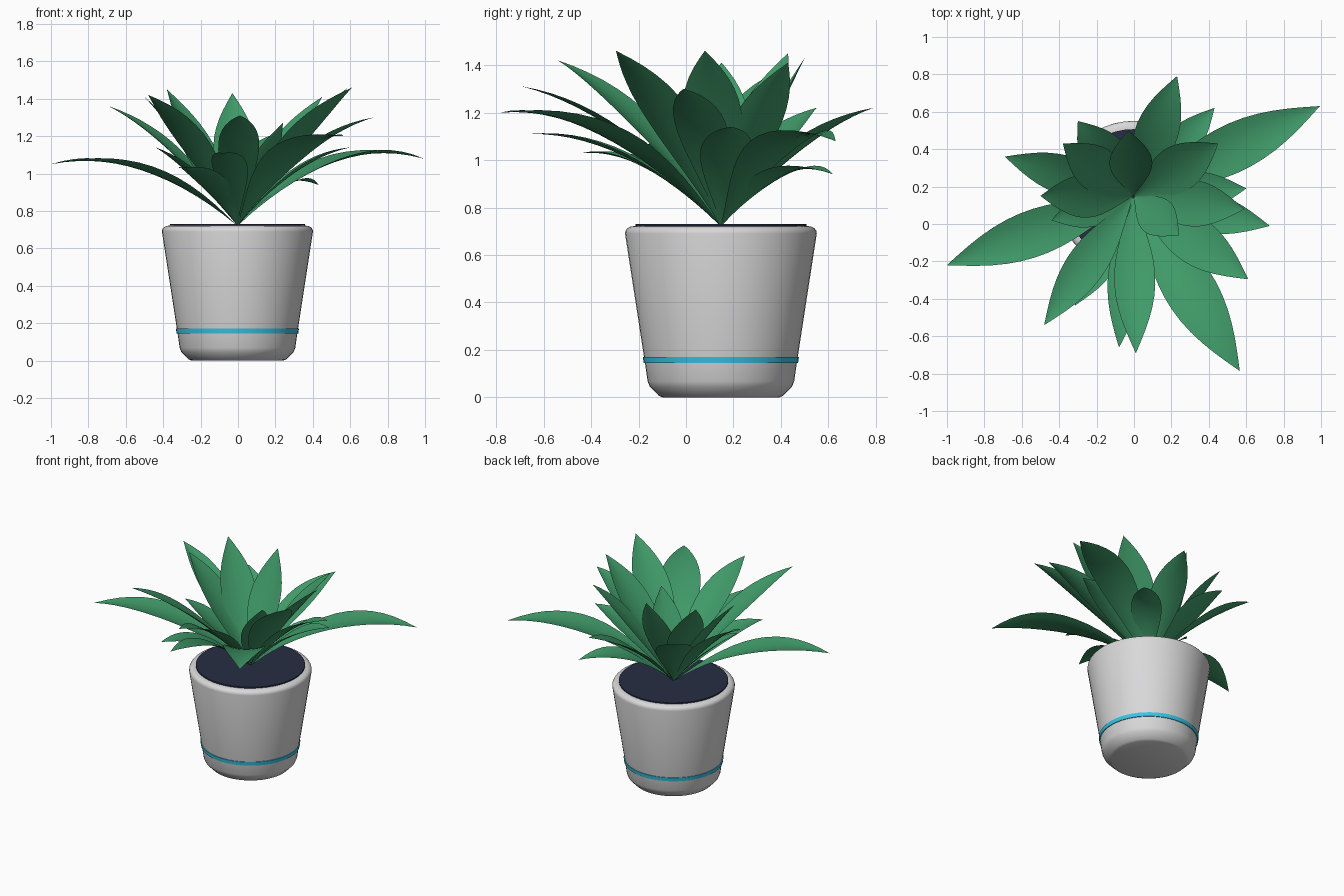
import bpy
import math
from mathutils import Vector

if "Cube" in bpy.data.objects:
    bpy.data.objects.remove(bpy.data.objects["Cube"])

CENTRE = Vector((-0.003, 0.147, 0))


def material(name, rgb):
    m = bpy.data.materials.new(name)
    m.use_nodes = True
    color = (*rgb, 1)
    m.diffuse_color = color
    m.node_tree.nodes["Principled BSDF"].inputs["Base Color"].default_value = color
    return m


leaf_green = material("leaf green", (0.05, 0.32, 0.138))
pot_white = material("pot pale grey", (0.69, 0.69, 0.7))
band_blue = material("band blue", (0.04, 0.57, 0.81))
soil_dark = material("soil dark", (0.021, 0.027, 0.057))


def add_object(name, verts, faces, mat, angle):
    mesh = bpy.data.meshes.new(name)
    mesh.from_pydata(verts, [], faces)
    mesh.materials.append(mat)
    obj = bpy.data.objects.new(name, mesh)
    bpy.context.collection.objects.link(obj)
    bpy.ops.object.select_all(action="DESELECT")
    obj.select_set(True)
    bpy.context.view_layer.objects.active = obj
    bpy.ops.object.shade_smooth_by_angle(angle=math.radians(angle))
    return obj


def lathe(name, profile, mat, closed=False, sides=48):
    """Spin (radius, height) points about the pot axis."""
    verts, faces = [], []
    for r, z in profile:
        for i in range(sides):
            a = math.tau * i / sides
            verts.append(CENTRE + Vector((r * math.cos(a), r * math.sin(a), z)))
    rings = len(profile)
    for k in range(rings if closed else rings - 1):
        low, high = k * sides, (k + 1) % rings * sides
        for i in range(sides):
            j = (i + 1) % sides
            faces.append((low + i, low + j, high + j, high + i))
    if not closed:
        faces.append(tuple(reversed(range(sides))))
        faces.append(tuple(range((rings - 1) * sides, rings * sides)))
    return add_object(name, verts, faces, mat, 35)


# Pot, stripe and soil
lathe("pot", [(0.245, 0), (0.262, 0.007), (0.3, 0.046), (0.309, 0.068), (0.32, 0.145),
              (0.404, 0.69), (0.402, 0.702), (0.395, 0.712), (0.382, 0.719),
              (0.366, 0.722)], pot_white)
lathe("pot_band", [(0.312, 0.144), (0.325, 0.144), (0.329, 0.171), (0.312, 0.171)],
      band_blue, closed=True)
lathe("soil", [(0.36, 0.715), (0.36, 0.731)], soil_dark)


def leaf(name, tip, width, droop, rows=14, cols=6):
    """Arched, cupped blade; flatter leaves arch more, droop adds to it."""
    base = CENTRE + Vector((0, 0, 0.72))
    tip = Vector(tip)
    span = tip - base
    reach = math.hypot(span.x, span.y)
    arch = max(0.03, reach * (0.33 - 0.14 * span.z / reach)) + droop
    mid = base + span / 2 + Vector((0, 0, arch))
    side = Vector((-span.y, span.x, 0)).normalized()
    verts, faces = [], []
    for r in range(rows + 1):
        t = r / rows
        p = base * (1 - t) ** 2 + mid * 2 * t * (1 - t) + tip * t * t
        tangent = (mid - base) * (1 - t) + (tip - mid) * t
        normal = side.cross(tangent).normalized()
        if normal.z < 0:
            normal.negate()
        half = width / 2 * max(0.004, math.sin(math.pi * t ** 1.12))
        for c in range(cols + 1):
            s = 2 * c / cols - 1
            verts.append(p + side * half * s + normal * half * 0.18 * (s * s - 0.4))
    n = cols + 1
    for r in range(rows):
        for c in range(cols):
            a = r * n + c
            faces.append((a, a + n, a + n + 1, a + 1))
    add_object(name, verts, faces, leaf_green, 60)


# Leaf tips with blade width and droop, grouped by how upright they stand
long_leaves = [(0.993, 0.63, 1.08, 0.26, 0.02), (-1.0, -0.22, 1.05, 0.25, -0.025),
               (0.565, -0.785, 1.2, 0.28, 0)]
upright_leaves = [
    (-0.48, -0.54, 1.42, 0.21, 0), (0.61, -0.295, 1.46, 0.25, 0.01),
    (0.59, 0.08, 1.46, 0.25, 0.02), (-0.5, 0.15, 1.41, 0.23, 0.03),
    (-0.03, 0.5, 1.43, 0.23, 0), (-0.38, 0.43, 1.45, 0.24, 0),
    (0.45, 0.43, 1.41, 0.25, 0.02), (0.24, -0.06, 1.27, 0.21, 0)]
spreading_leaves = [
    (0.23, 0.79, 1.22, 0.23, 0), (0.725, -0.01, 1.3, 0.22, 0.035),
    (-0.69, 0.36, 1.36, 0.21, 0.015), (0.01, -0.69, 1.31, 0.22, 0.01),
    (-0.08, -0.66, 1.11, 0.19, 0), (-0.3, 0.55, 1.22, 0.25, 0.04)]
low_leaves = [
    (0.43, 0.62, 0.94, 0.2, 0.04), (0.6, 0.19, 1.14, 0.22, 0.02),
    (-0.315, -0.435, 1.03, 0.2, 0.01), (-0.44, 0.02, 1.14, 0.19, 0)]

for group, leaves in (("long_leaf", long_leaves), ("upright_leaf", upright_leaves),
                      ("spreading_leaf", spreading_leaves), ("low_leaf", low_leaves)):
    for i, (x, y, z, width, droop) in enumerate(leaves, 1):
        leaf(f"{group}_{i}", (x, y, z), width, droop)
